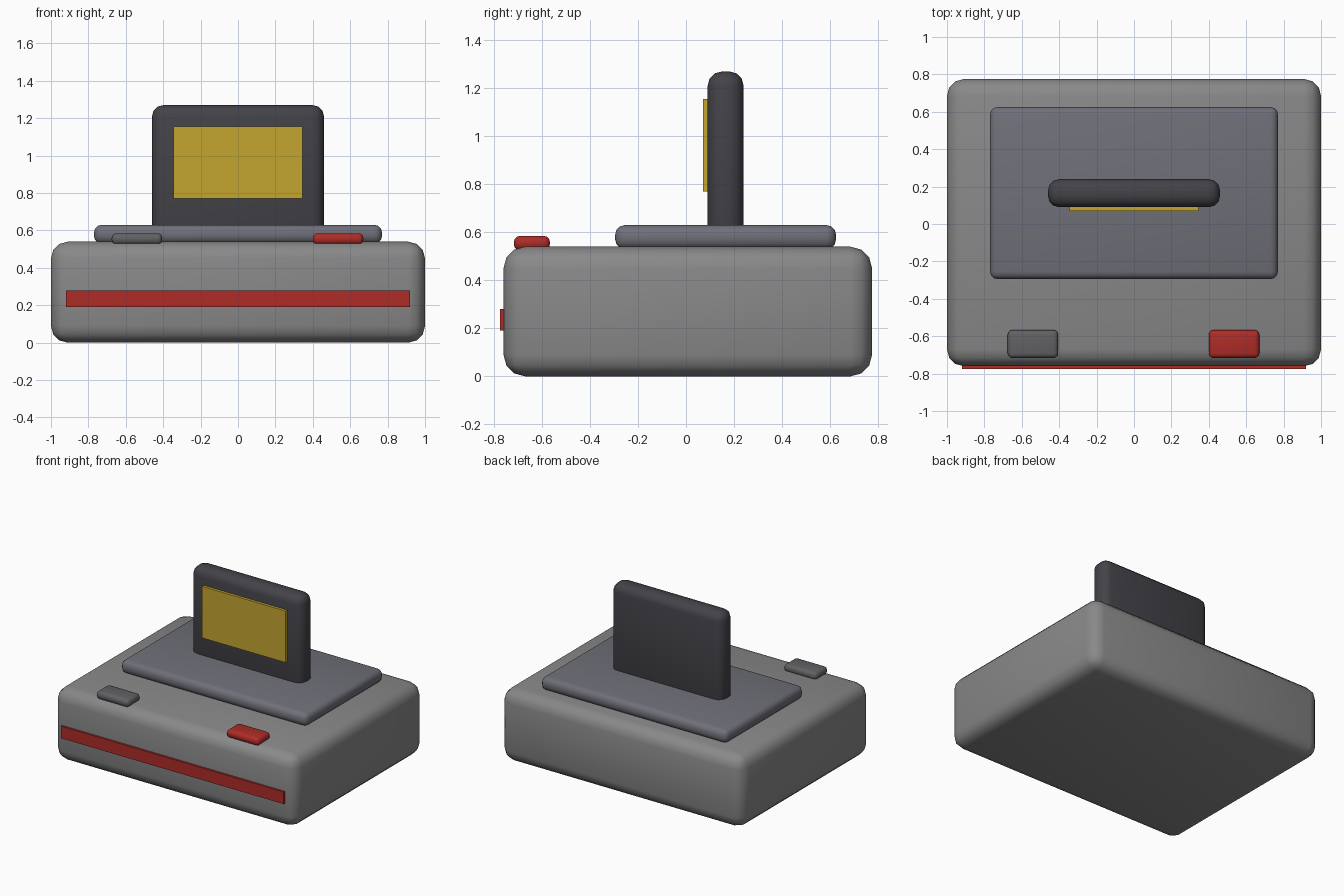
import bpy

if "Cube" in bpy.data.objects:
    bpy.data.objects.remove(bpy.data.objects["Cube"])


def material(name, rgb):
    mat = bpy.data.materials.new(name)
    mat.diffuse_color = (*rgb, 1)
    mat.use_nodes = True
    mat.node_tree.nodes["Principled BSDF"].inputs["Base Color"].default_value = mat.diffuse_color
    return mat


def block(name, x, y, z, bevel=0, mat=None, segments=3):
    """Box spanning the given (min, max) ranges, with rounded edges."""
    spans = (x, y, z)
    bpy.ops.mesh.primitive_cube_add(size=1, location=[(a + b) / 2 for a, b in spans])
    obj = bpy.context.object
    obj.name = name
    obj.scale = [b - a for a, b in spans]
    bpy.ops.object.transform_apply(location=False, rotation=False, scale=True)
    if bevel:
        mod = obj.modifiers.new("rounding", 'BEVEL')
        mod.width = bevel
        mod.segments = segments
        bpy.ops.object.modifier_apply(modifier=mod.name)
        bpy.ops.object.shade_smooth_by_angle(angle=0.7)
    if mat:
        obj.data.materials.append(mat)
    return obj


red = material("red", (0.42, 0.025, 0.02))
yellow = material("yellow", (0.55, 0.38, 0.03))
charcoal = material("charcoal", (0.055, 0.055, 0.065))
slate = material("slate", (0.16, 0.16, 0.19))
button_grey = material("button_grey", (0.12, 0.12, 0.13))
body_grey = material("body_grey", (0.25, 0.25, 0.25))

# Console body and front stripe
block("console_body", (-1, 1), (-0.76, 0.775), (0, 0.54), 0.09, body_grey)
block("front_stripe", (-0.92, 0.92), (-0.775, -0.735), (0.19, 0.28), mat=red)

# Raised deck with the cartridge standing in it
block("top_deck", (-0.77, 0.77), (-0.295, 0.625), (0.53, 0.63), 0.04, slate)
block("cartridge", (-0.46, 0.46), (0.09, 0.24), (0.55, 1.27), 0.06, charcoal)
block("cartridge_label", (-0.345, 0.345), (0.07, 0.10), (0.77, 1.155), mat=yellow)

# Pair of push buttons
for name, cx, mat in (("left_button", -0.54, button_grey), ("right_button", 0.535, red)):
    block(name, (cx - 0.135, cx + 0.135), (-0.717, -0.567), (0.525, 0.585), 0.025, mat)
